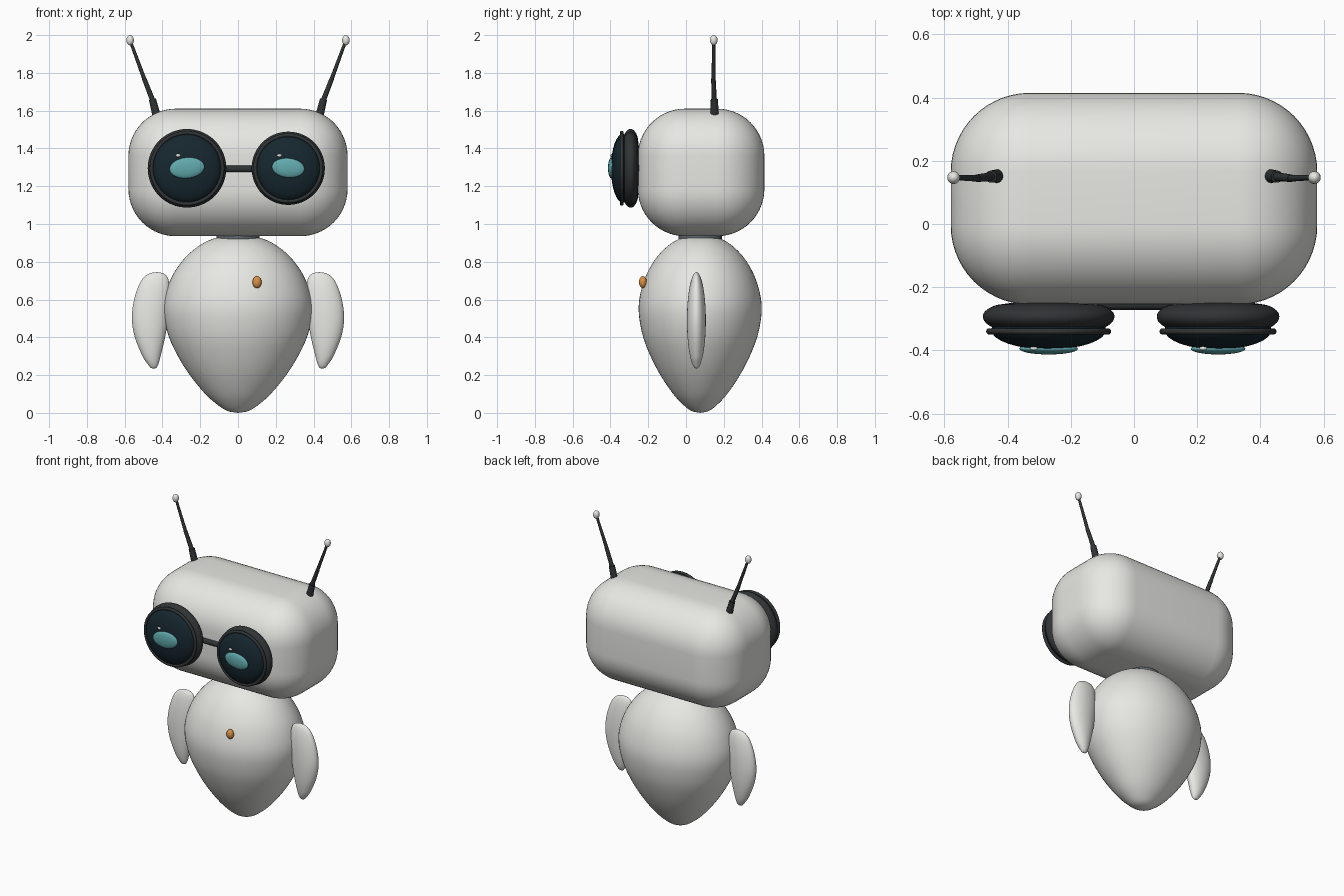
import bpy, bmesh, math
from mathutils import Vector

if "Cube" in bpy.data.objects:
    bpy.data.objects.remove(bpy.data.objects["Cube"])


def mat(name, r, g, b):
    m = bpy.data.materials.new(name)
    m.diffuse_color = (r, g, b, 1)
    m.use_nodes = True
    m.node_tree.nodes["Principled BSDF"].inputs["Base Color"].default_value = m.diffuse_color
    return m


WHITE = mat("shell_white", 0.8, 0.8, 0.77)
DARK = mat("dark_rubber", 0.03, 0.034, 0.036)
GLASS = mat("dark_glass", 0.008, 0.02, 0.028)
TEAL = mat("teal", 0.12, 0.4, 0.42)
ORANGE = mat("orange", 0.7, 0.28, 0.06)
STEEL = mat("neck_grey", 0.12, 0.14, 0.15)


def loft(name, rows, m, loc=(0, 0, 0), rot=(0, 0, 0), n=64):
    """Skin a stack of ellipses: (z, centre x, half x, half y)."""
    bm = bmesh.new()
    rings = []
    for z, cx, hx, hy in rows:
        if hx < 1e-5:
            rings.append([bm.verts.new((cx, 0, z))])
        else:
            rings.append([bm.verts.new((cx + hx * math.cos(math.tau * i / n),
                                        hy * math.sin(math.tau * i / n), z)) for i in range(n)])
    for a, b in zip(rings, rings[1:]):
        for i in range(n):
            j = (i + 1) % n
            quad = [a[i % len(a)], a[j % len(a)], b[j % len(b)], b[i % len(b)]]
            bm.faces.new(list(dict.fromkeys(quad)))
    for ring in (rings[0], rings[-1]):
        if len(ring) > 1:
            bm.faces.new(ring)
    bmesh.ops.recalc_face_normals(bm, faces=bm.faces[:])
    me = bpy.data.meshes.new(name)
    bm.to_mesh(me)
    bm.free()
    ob = bpy.data.objects.new(name, me)
    bpy.context.collection.objects.link(ob)
    ob.location, ob.rotation_euler = loc, rot
    return finish(ob, name, m)


def finish(ob, name, m, angle=50):
    ob.name = name
    ob.data.materials.append(m)
    bpy.ops.object.select_all(action='DESELECT')
    ob.select_set(True)
    bpy.context.view_layer.objects.active = ob
    bpy.ops.object.shade_smooth_by_angle(angle=math.radians(angle))
    return ob


def smooth(pts, steps=6):
    """Catmull-Rom resampling of a list of tuples."""
    v = [Vector(p) for p in pts]
    v = [2 * v[0] - v[1]] + v + [2 * v[-1] - v[-2]]
    out = []
    for a, b, c, d in zip(v, v[1:], v[2:], v[3:]):
        for k in range(steps):
            t = k / steps
            out.append(0.5 * (2 * b + (c - a) * t + (2 * a - 5 * b + 4 * c - d) * t * t
                              + (3 * b - a - 3 * c + d) * t ** 3))
    return out + [v[-2]]


def ball(name, loc, size, m, rot=(0, 0, 0)):
    bpy.ops.mesh.primitive_uv_sphere_add(segments=32, ring_count=16, location=loc, rotation=rot)
    ob = bpy.context.object
    ob.scale = size
    return finish(ob, name, m)


def rod(name, a, b, r1, r2, m):
    a, b = Vector(a), Vector(b)
    bpy.ops.mesh.primitive_cone_add(vertices=20, radius1=r1, radius2=r2, depth=(b - a).length,
                                    location=(a + b) / 2)
    ob = bpy.context.object
    ob.rotation_euler = (b - a).to_track_quat('Z', 'Y').to_euler()
    return finish(ob, name, m)


# Egg body
egg = [(0, 0), (0.01, 0.055), (0.04, 0.105), (0.1, 0.173), (0.2, 0.255), (0.3, 0.318),
       (0.4, 0.365), (0.5, 0.39), (0.58, 0.393), (0.66, 0.375), (0.74, 0.34), (0.82, 0.282),
       (0.88, 0.213), (0.915, 0.15), (0.932, 0.09), (0.938, 0)]
loft("body", [(z, 0, r, r * 0.826) for z, r in smooth(egg, 4)], WHITE, (0, 0.075, 0))

# Neck
rod("neck", (0, 0.075, 0.9), (0, 0.075, 0.96), 0.115, 0.115, STEEL)

# Rounded box head
bpy.ops.mesh.primitive_cube_add(size=1, location=(0, 0.08, 1.273))
head = bpy.context.object
head.scale = (1.16, 0.67, 0.675)
bpy.ops.object.transform_apply(location=False, rotation=False, scale=True)
bev = head.modifiers.new("round", 'BEVEL')
bev.width, bev.segments = 0.25, 14
bpy.ops.object.modifier_apply(modifier="round")
finish(head, "head", WHITE)

# Goggle eyes: housing, rim ring, lens dome, iris, glint
housing = [(0.248, 0), (0.25, 0.12), (0.258, 0.17), (0.275, 0.2), (0.293, 0.208),
           (0.312, 0.2), (0.328, 0.175), (0.335, 0.14), (0.336, 0)]
for side, x, k in (("left", -0.27, 1.0), ("right", 0.266, 0.932)):
    s = -1 if x < 0 else 1
    front = (math.pi / 2, 0, 0)
    loft(side + "_eye_housing", [(y, 0, r * k, r * k) for y, r in housing[:1] + [tuple(p) for p in smooth(housing[1:-1], 4)] + housing[-1:]],
         DARK, (x, 0, 1.295), front)
    bpy.ops.mesh.primitive_torus_add(major_radius=0.188 * k, minor_radius=0.01, major_segments=64,
                                     location=(x, -0.34, 1.295), rotation=front)
    finish(bpy.context.object, side + "_eye_rim", DARK)
    ball(side + "_eye_lens", (x, -0.335, 1.295), (0.182 * k, 0.062, 0.182 * k), GLASS)
    ball(side + "_iris", (x, -0.395, 1.297), (0.093 * k, 0.018, 0.055 * k), TEAL, (0, 0.1 * s, 0))
    ball(side + "_glint", (x - 0.047, -0.394, 1.363), (0.013, 0.006, 0.008), WHITE)

# Bridge between the eyes
rod("eye_bridge", (-0.24, -0.254, 1.292), (0.24, -0.254, 1.292), 0.018, 0.018, DARK)

# Antennae and arms, mirrored left and right
arm = [(0.235, 0.447, 0.447), (0.239, 0.432, 0.462), (0.26, 0.421, 0.479), (0.3, 0.41, 0.505),
       (0.4, 0.386, 0.546), (0.5, 0.37, 0.562), (0.6, 0.361, 0.55), (0.68, 0.363, 0.523),
       (0.72, 0.375, 0.496), (0.739, 0.397, 0.466), (0.745, 0.43, 0.43)]
for side, s in (("left", -1), ("right", 1)):
    rod(side + "_antenna_socket", (0.43 * s, 0.152, 1.57), (0.453 * s, 0.15, 1.66), 0.022, 0.019, DARK)
    rod(side + "_antenna_lower", (0.448 * s, 0.15, 1.645), (0.497 * s, 0.145, 1.77), 0.014, 0.012, DARK)
    rod(side + "_antenna_upper", (0.493 * s, 0.145, 1.76), (0.567 * s, 0.147, 1.96), 0.011, 0.008, DARK)
    ball(side + "_antenna_tip", (0.571 * s, 0.147, 1.973), (0.02, 0.02, 0.027), WHITE)
    rows = [(z, s * (i + o) / 2, max(0, (o - i) / 2),
             0.05 * math.sqrt(max(0, 1 - ((z - 0.49) / 0.2552) ** 2))) for z, i, o in smooth(arm, 4)]
    loft(side + "_arm", rows, WHITE, (0, 0.055, 0), n=40)

# Chest button
ball("chest_button", (0.101, -0.228, 0.692), (0.024, 0.021, 0.032), ORANGE)
